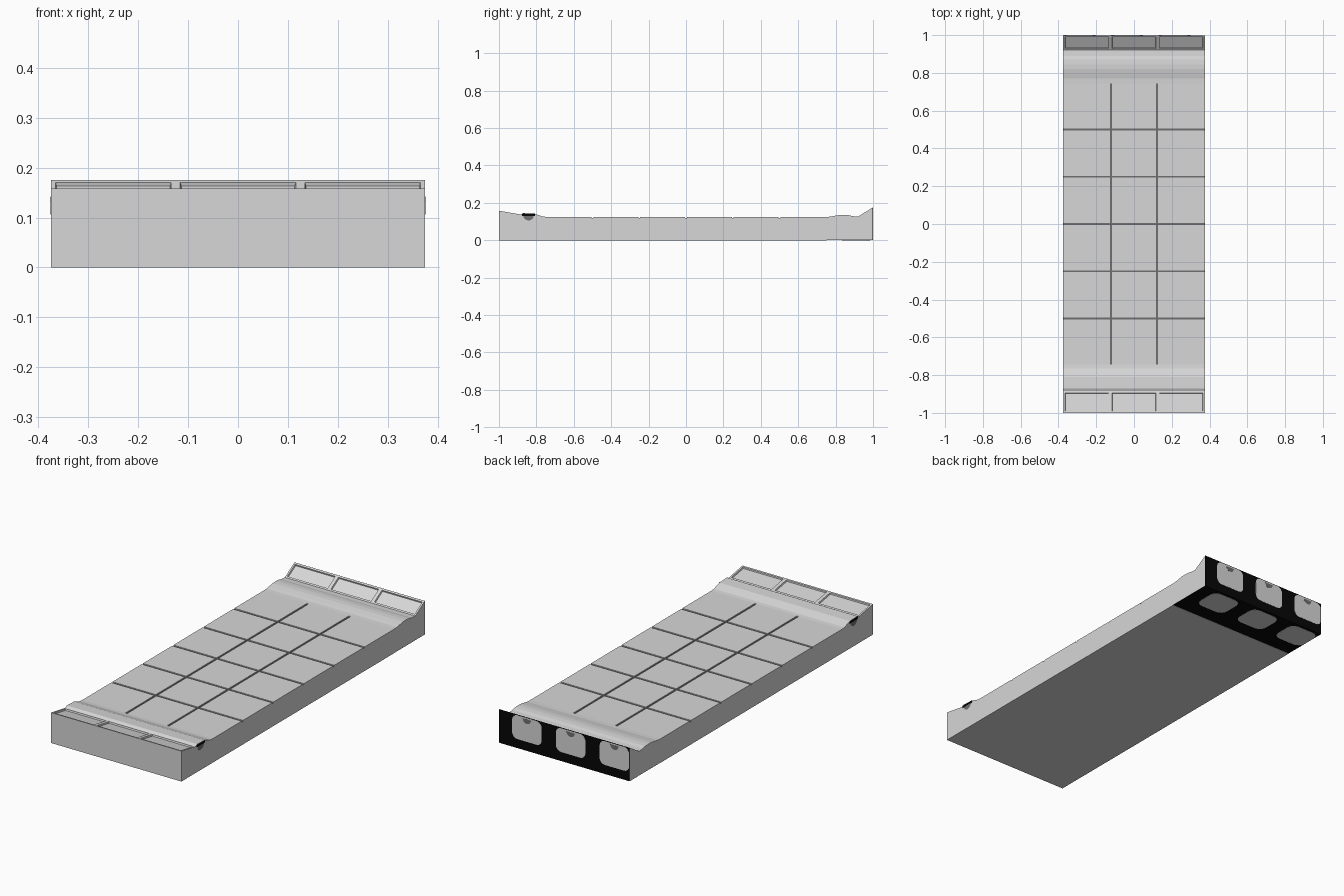
import bpy, bmesh, math
from mathutils import Vector

if "Cube" in bpy.data.objects:
    bpy.data.objects.remove(bpy.data.objects["Cube"])


def material(name, v):
    m = bpy.data.materials.new(name)
    m.diffuse_color = (v, v, v, 1)
    m.use_nodes = True
    m.node_tree.nodes["Principled BSDF"].inputs["Base Color"].default_value = m.diffuse_color
    return m


GREY = material("light grey", 0.68)
DARK = material("dark grey", 0.16)
BLACK = material("black", 0.002)


def finish(name, bm, mats):
    bmesh.ops.recalc_face_normals(bm, faces=bm.faces)
    me = bpy.data.meshes.new(name)
    bm.to_mesh(me)
    bm.free()
    for m in mats:
        me.materials.append(m)
    ob = bpy.data.objects.new(name, me)
    bpy.context.collection.objects.link(ob)
    return ob


def plate(name, pts, offset, mat):
    """Flat outline pushed along an offset into a closed plate."""
    bm = bmesh.new()
    f = bm.faces.new([bm.verts.new(p) for p in pts])
    ext = bmesh.ops.extrude_face_region(bm, geom=[f], use_keep_orig=True)
    vs = [g for g in ext["geom"] if isinstance(g, bmesh.types.BMVert)]
    bmesh.ops.translate(bm, verts=vs, vec=Vector(offset))
    return finish(name, bm, [mat])


def rounded(cu, cv, hu, hv, r, n=5):
    """Rounded rectangle outline."""
    out = []
    for k, (su, sv) in enumerate(((1, 1), (-1, 1), (-1, -1), (1, -1))):
        for i in range(n):
            a = math.pi / 2 * (k + i / (n - 1))
            out.append((cu + su * (hu - r) + r * math.cos(a),
                        cv + sv * (hv - r) + r * math.sin(a)))
    return out


def half_disc(cu, cv, r, n=10):
    return [(cu - r * math.cos(math.pi * i / n), cv - r * math.sin(math.pi * i / n))
            for i in range(n + 1)]


# Main body: side profile swept across three bays
profile = [(-1, 0), (0.75, 0), (0.75, 0.002), (0.998, 0.002), (0.998, 0.175),
           (0.92, 0.127), (0.89, 0.129), (0.87, 0.134), (0.845, 0.136),
           (0.82, 0.135), (0.79, 0.130), (0.77, 0.126), (0.745, 0.125),
           (0.745, 0.120), (-0.745, 0.120), (-0.745, 0.125), (-0.765, 0.127),
           (-0.81, 0.142), (-0.87, 0.145), (-0.885, 0.138), (-1, 0.158)]
stations = [-0.375, -0.125, 0.125, 0.375]
bm = bmesh.new()
rings = [[bm.verts.new((x, y, z)) for y, z in profile] for x in stations]
n = len(profile)
for a, b in zip(rings, rings[1:]):
    for i in range(n):
        j = (i + 1) % n
        bm.faces.new((a[i], a[j], b[j], b[i]))
bm.faces.new(rings[0])
bm.faces.new(rings[-1])
bmesh.ops.recalc_face_normals(bm, faces=bm.faces)
# Dark seam floor between the floor tiles
panels = []
for f in bm.faces:
    c = f.calc_center_median()
    if f.normal.z > 0.9 and abs(c.y) < 0.1:
        f.material_index = 1
    if f.normal.z > 0.3 and (c.y > 0.94 or c.y < -0.92):
        panels.append(f)
# Recessed panels on the two end slopes
bmesh.ops.inset_individual(bm, faces=panels, thickness=0.013, depth=0)
bmesh.ops.inset_individual(bm, faces=panels, thickness=0.003, depth=-0.007)
finish("floor_body", bm, [GREY, DARK])

# Floor tiles, three columns by six rows
g = 0.005
xs = [-0.375, -0.121, 0.121, 0.375]
for c in range(3):
    x0 = xs[c] + (g if c else 0)
    x1 = xs[c + 1] - (g if c < 2 else 0)
    for r in range(6):
        y0, y1 = -0.75 + 0.25 * r + g, -0.5 + 0.25 * r - g
        plate("floor_tile", [(x0, y0, 0.119), (x1, y0, 0.119), (x1, y1, 0.119), (x0, y1, 0.119)],
              (0, 0, 0.006), GREY)

# Black end plate and black underside plate
plate("back_plate", [(-0.375, 0.998, 0.001), (0.375, 0.998, 0.001),
                     (0.375, 0.998, 0.175), (-0.375, 0.998, 0.175)], (0, 0.001, 0), BLACK)
plate("underside_plate", [(-0.375, 0.75, 0.002), (0.375, 0.75, 0.002),
                          (0.375, 0.999, 0.002), (-0.375, 0.999, 0.002)], (0, 0, -0.001), BLACK)

# Grey openings in both plates
for cx in (0.215, -0.037, -0.288):
    plate("back_window", [(u, 0.999, v) for u, v in rounded(cx, 0.110, 0.085, 0.062, 0.03)],
          (0, 0.0007, 0), GREY)
    plate("back_window_spot", [(u, 0.9997, v) for u, v in half_disc(cx, 0.165, 0.024)],
          (0, 0.0003, 0), DARK)
    plate("underside_window", [(u, v, 0.001) for u, v in rounded(cx, 0.91, 0.085, 0.075, 0.04)],
          (0, 0, -0.001), GREY)

# Channel ends on both sides near the front
for s in (-1, 1):
    x = 0.375 * s
    plate("channel_end", [(x, u, v) for u, v in half_disc(-0.842, 0.134, 0.028)],
          (0.0005 * s, 0, 0), DARK)
    plate("channel_slot", [(x, -0.877, 0.130), (x, -0.808, 0.130),
                           (x, -0.808, 0.142), (x, -0.877, 0.142)], (0.001 * s, 0, 0), BLACK)
